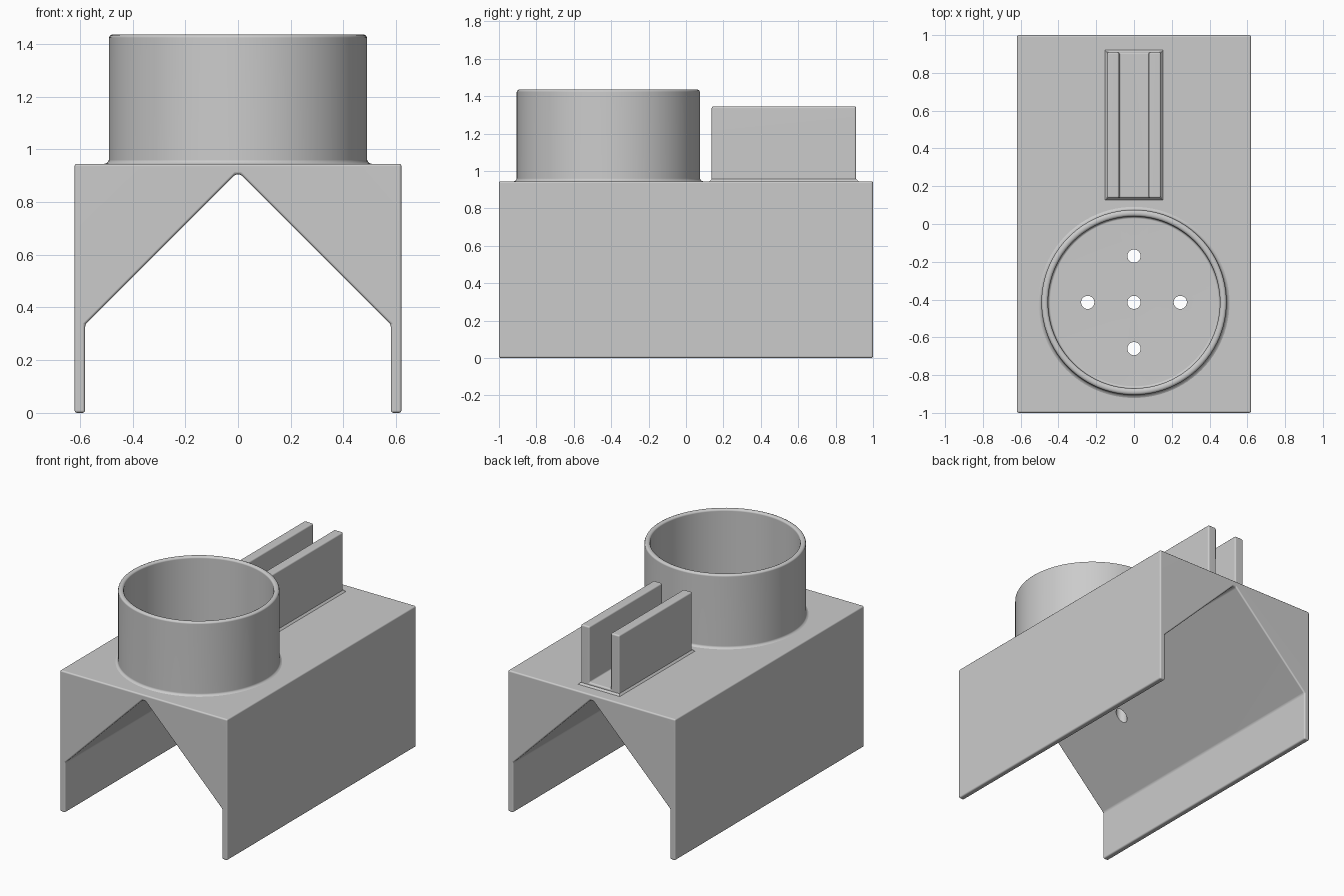
import bpy, bmesh, math
from mathutils import Matrix, Vector

cube = bpy.data.objects.get("Cube")
if cube:
    bpy.data.objects.remove(cube, do_unlink=True)

grey = bpy.data.materials.new("plain grey")
grey.use_nodes = True
COLOR = (0.6, 0.6, 0.6, 1)
grey.diffuse_color = COLOR
grey.node_tree.nodes["Principled BSDF"].inputs["Base Color"].default_value = COLOR

TOP = 0.945            # top of the body
CUP_Y = -0.415         # centre of the cup
HOLE_R = 0.035


def finish(bm, name):
    bmesh.ops.recalc_face_normals(bm, faces=bm.faces)
    mesh = bpy.data.meshes.new(name)
    bm.to_mesh(mesh)
    bm.free()
    mesh.materials.append(grey)
    ob = bpy.data.objects.new(name, mesh)
    bpy.context.collection.objects.link(ob)
    return ob


def extrude_profile(name, points, y0, y1):
    """Extrude an x-z outline along y."""
    bm = bmesh.new()
    face = bm.faces.new([bm.verts.new((x, y0, z)) for x, z in points])
    ext = bmesh.ops.extrude_face_region(bm, geom=[face])
    moved = [v for v in ext["geom"] if isinstance(v, bmesh.types.BMVert)]
    bmesh.ops.translate(bm, verts=moved, vec=(0, y1 - y0, 0))
    return finish(bm, name)


def apply(ob, kind, **settings):
    mod = ob.modifiers.new(kind.title(), kind)
    for key, value in settings.items():
        setattr(mod, key, value)
    bpy.ops.object.select_all(action="DESELECT")
    ob.select_set(True)
    bpy.context.view_layer.objects.active = ob
    bpy.ops.object.modifier_apply(modifier=mod.name)


def round_edges(ob, width):
    apply(ob, "BEVEL", width=width, segments=3, limit_method="ANGLE",
          angle_limit=math.radians(30))


def smooth(ob):
    bpy.ops.object.select_all(action="DESELECT")
    ob.select_set(True)
    bpy.context.view_layer.objects.active = ob
    bpy.ops.object.shade_smooth_by_angle(angle=math.radians(40))
    mod = ob.modifiers.new("Even shading", "WEIGHTED_NORMAL")
    mod.keep_sharp = True


# Body: block with a roof-shaped tunnel between two thin legs
right_half = [(0.62, TOP), (0.62, 0), (0.58, 0), (0.58, 0.335), (0.01, 0.905)]
outline = right_half + [(-x, z) for x, z in reversed(right_half)]
body = extrude_profile("body", outline, -1, 1)
round_edges(body, 0.012)

# Cup: lathed wall and floor with rounded rim and flared foot
bm = bmesh.new()
R, r, rim, floor = 0.49, 0.455, 1.435, 0.975
section = [(0, 0.935), (R + 0.016, 0.935), (R + 0.016, TOP), (R + 0.006, TOP + 0.004),
           (R, TOP + 0.015), (R, rim - 0.012), (R - 0.004, rim - 0.004),
           (R - 0.012, rim), (r + 0.012, rim), (r + 0.004, rim - 0.004),
           (r, rim - 0.012), (r, floor + 0.012), (r - 0.004, floor + 0.004),
           (r - 0.012, floor), (0, floor)]
verts = [bm.verts.new((x, CUP_Y, z)) for x, z in section]
edges = [bm.edges.new(pair) for pair in zip(verts, verts[1:])]
bmesh.ops.spin(bm, geom=verts + edges, cent=(0, CUP_Y, 0), axis=(0, 0, 1),
               angle=math.tau, steps=96, use_duplicate=False)
bmesh.ops.remove_doubles(bm, verts=bm.verts, dist=0.0005)
cup = finish(bm, "cup")

# Drain holes through cup floor and body
bm = bmesh.new()
D = 0.245
for x, y in [(0, 0), (D, 0), (-D, 0), (0, D), (0, -D)]:
    bmesh.ops.create_cone(bm, cap_ends=True, segments=32, radius1=HOLE_R,
                          radius2=HOLE_R, depth=0.8,
                          matrix=Matrix.Translation((x, CUP_Y + y, 0.8)))
cutter = finish(bm, "hole_cutter")
cutter.hide_render = True
for ob in (body, cup):
    apply(ob, "BOOLEAN", operation="DIFFERENCE", object=cutter, solver="EXACT")
bpy.data.objects.remove(cutter, do_unlink=True)

# Slot holder: two upright rails joined by a thin floor
W, G, H, S = 0.143, 0.078, 1.345, 0.972
rails = extrude_profile("slot_rails", [(-W, 0.93), (W, 0.93), (W, H), (G, H), (G, S),
                                       (-G, S), (-G, H), (-W, H)], 0.137, 0.91)
round_edges(rails, 0.01)

# Flared foot around the rails
bm = bmesh.new()
bmesh.ops.create_cube(bm, size=1)
for v in bm.verts:
    grow = 0.012 if v.co.z < 0 else 0
    v.co = Vector((math.copysign(W + grow, v.co.x),
                   0.5235 + math.copysign(0.3865 + grow, v.co.y),
                   TOP - 0.001 if v.co.z < 0 else TOP + 0.012))
foot = finish(bm, "slot_foot")

for ob in (body, cup, rails):
    smooth(ob)
